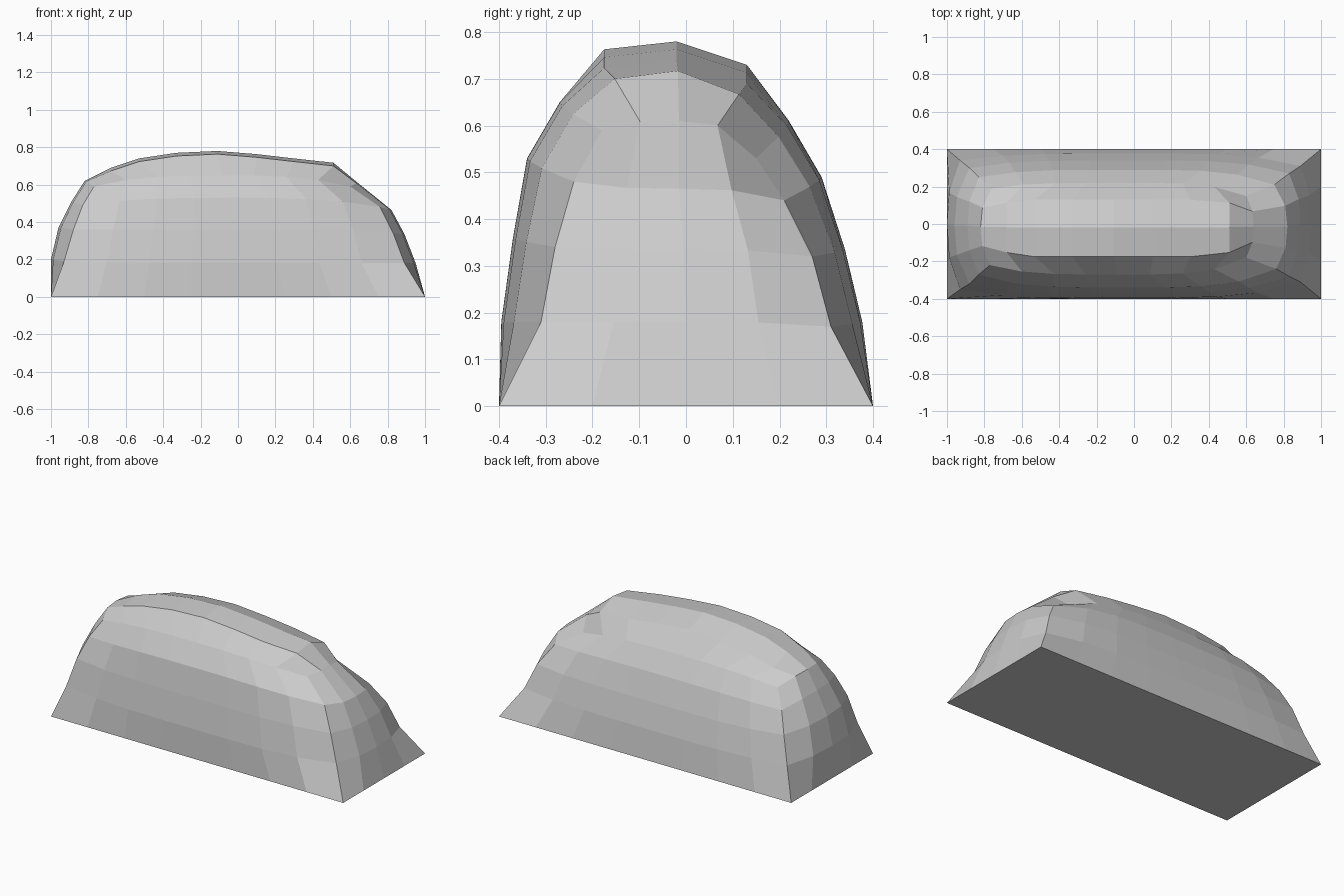
import bpy, bmesh

if "Cube" in bpy.data.objects:
    bpy.data.objects.remove(bpy.data.objects["Cube"])

NX, NY = 8, 4   # segments along the length and the width

# Each level: corners (front-left, front-right, back-right, back-left),
# then the middles of the front, right, back and left sides as (offset, z)
LEVELS = [
    ([(-1, -.4, 0), (1, -.4, 0), (1, .4, 0), (-1, .4, 0)],
     [(-.4, 0), (1, 0), (.4, 0), (-1, 0)]),
    ([(-.93, -.35, .19), (.89, -.31, .18), (.89, .31, .17), (-.93, .34, .19)],
     [(-.395, .18), (.95, .18), (.377, .18), (-1, .2)]),
    ([(-.88, -.32, .36), (.83, -.28, .34), (.83, .27, .32), (-.88, .30, .35)],
     [(-.37, .36), (.89, .335), (.34, .335), (-.96, .37)]),
    ([(-.83, -.27, .49), (.76, -.24, .48), (.75, .21, .44), (-.83, .25, .47)],
     [(-.34, .53), (.82, .465), (.29, .49), (-.89, .51)]),
    ([(-.77, -.22, .59), (.60, -.18, .59), (.60, .15, .53), (-.76, .19, .57)],
     [(-.27, .65), (.64, .61), (.22, .61), (-.82, .62)]),
]

# Crown: ridge stations, then rows (y, drop below the ridge)
RIDGE = [(-.68, .69), (-.53, .74), (-.33, .77), (-.11, .78), (.10, .763), (.30, .74), (.51, .717)]
ROWS = [(-.175, .017), (-.02, 0), (.13, .05)]


def side(a, b, mid, n, axis):
    """Bowed row of points from corner a to corner b."""
    pts = []
    off = 1 - axis
    for i in range(n):
        f = i / n
        s = abs(2 * f - 1)
        c = a if f < .5 else b
        p = [0, 0, 0]
        p[axis] = a[axis] + (b[axis] - a[axis]) * f
        w = s ** (4 if axis == 0 else 2.6)
        p[off] = mid[0] + (c[off] - mid[0]) * w
        p[2] = mid[1] + (c[2] - mid[1]) * s ** 3
        pts.append(p)
    return pts


bm = bmesh.new()

# Wall rings
rings = []
for corners, mids in LEVELS:
    loop = []
    for k in range(4):
        axis = k % 2
        loop += side(corners[k], corners[(k + 1) % 4], mids[k], NY if axis else NX, axis)
    rings.append([bm.verts.new(p) for p in loop])
count = len(rings[0])
for low, high in zip(rings, rings[1:]):
    for i in range(count):
        j = (i + 1) % count
        bm.faces.new((low[i], low[j], high[j], high[i]))
bm.faces.new(rings[0][::-1])

# Crown grid closing the top ring
top = rings[-1]
grid = [top[:NX + 1]]
for r, (y, drop) in enumerate(ROWS):
    row = [top[count - 1 - r]]
    for i, (x, z) in enumerate(RIDGE):
        taper = .87 if i in (0, 6) else 1
        row.append(bm.verts.new((x, y * taper, z - drop)))
    row.append(top[NX + 1 + r])
    grid.append(row)
grid.append([top[2 * NX + NY - i] for i in range(NX + 1)])
for a, b in zip(grid, grid[1:]):
    for i in range(NX):
        bm.faces.new((a[i], a[i + 1], b[i + 1], b[i]))

bmesh.ops.recalc_face_normals(bm, faces=bm.faces)
mesh = bpy.data.meshes.new("mound")
bm.to_mesh(mesh)
bm.free()
bpy.context.collection.objects.link(bpy.data.objects.new("mound", mesh))
